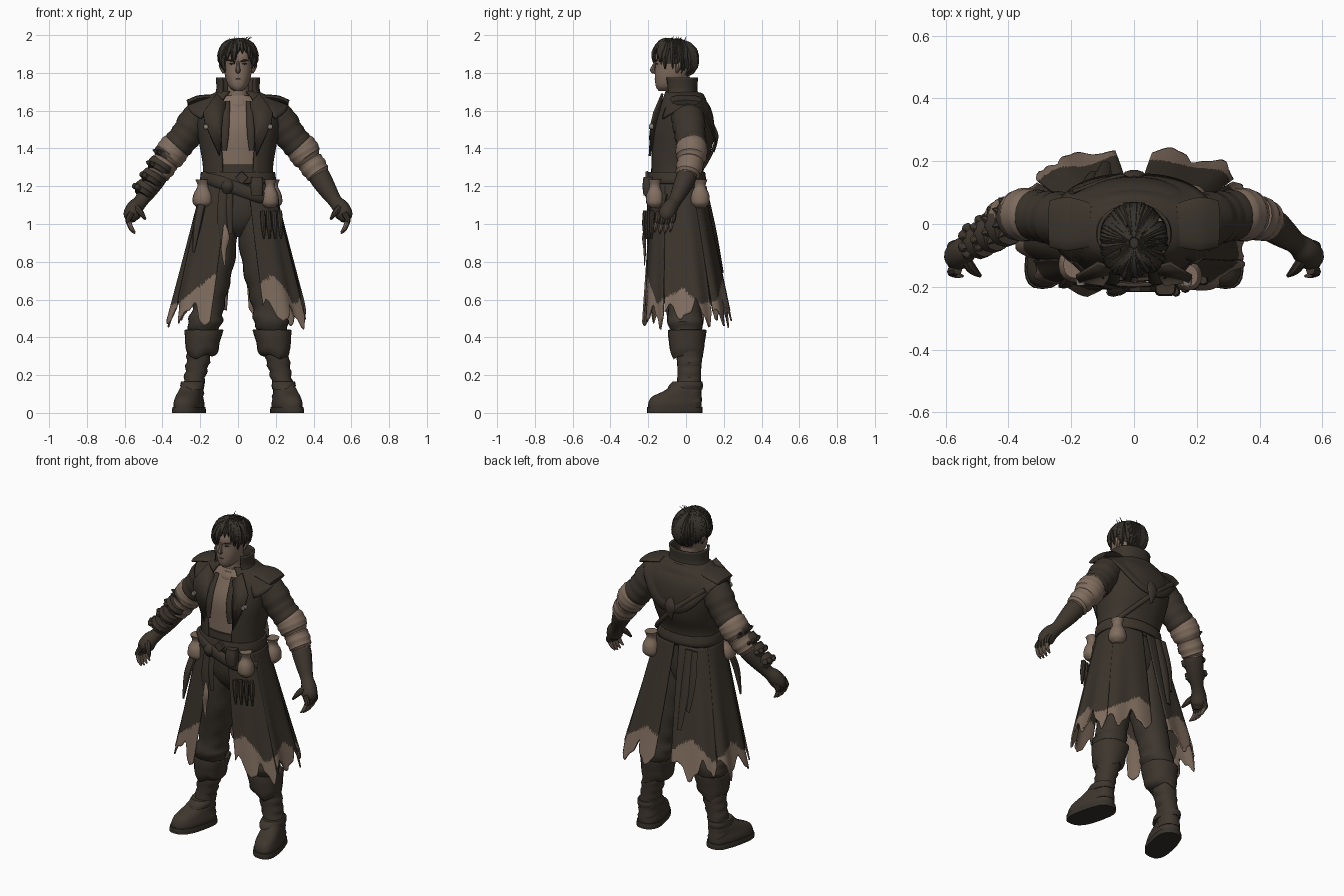
import bpy, bmesh, math, random
from mathutils import Vector
random.seed(4)
S, C, PI = math.sin, math.cos, math.pi

def material(name, *rgb):
    m = bpy.data.materials.new(name)
    m.diffuse_color = (*rgb, 1)
    return m
COAT = material("dark coat", .043, .034, .0245)
TAN = material("worn linen", .215, .152, .112)
SKIN = material("skin", .215, .15, .112)
HAIR = material("dark hair", .037, .031, .024)
LEATHER = material("leather", .048, .037, .027)
PANTS = material("trouser cloth", .046, .037, .027)
METAL = material("dull metal", .22, .20, .17)

def build(name, verts, faces, mats, thick=0, rule=None):
    me = bpy.data.meshes.new(name)
    me.from_pydata(verts, [], faces)
    bm = bmesh.new(); bm.from_mesh(me)
    bmesh.ops.remove_doubles(bm, verts=bm.verts, dist=1e-5)
    bmesh.ops.recalc_face_normals(bm, faces=bm.faces)
    bm.to_mesh(me); bm.free()
    for m in mats if isinstance(mats, list) else [mats]:
        me.materials.append(m)
    if rule:
        for p in me.polygons:
            p.material_index = rule(p.center)
    ob = bpy.data.objects.new(name, me)
    bpy.context.collection.objects.link(ob)
    if thick:
        mod = ob.modifiers.new("thickness", 'SOLIDIFY')
        mod.thickness, mod.offset = thick, 0
    return ob

def grid(name, f, nu, nv, mats, closed=False, caps=False, thick=0, rule=None):
    w = nu if closed else nu + 1
    vs = [tuple(f(i / nu, j / nv)) for j in range(nv + 1) for i in range(w)]
    fs = [(j*w + i, j*w + (i+1) % w, (j+1)*w + (i+1) % w, (j+1)*w + i)
          for j in range(nv) for i in range(nu)]
    if caps:
        fs += [tuple(range(w)), tuple(range(nv*w, nv*w + w))]
    return build(name, vs, fs, mats, thick, rule)

def sample(pts, t):
    """Smooth interpolation through tuples, t from 0 to 1."""
    n = len(pts) - 1
    i = min(int(t * n), n - 1)
    k = t * n - i
    a, b, c, d = (pts[max(0, min(n, i + o))] for o in (-1, 0, 1, 2))
    return [q + .5*k*(r - p + k*(2*p - 5*q + 4*r - s + k*(3*(q - r) + s - p)))
            for p, q, r, s in zip(a, b, c, d)]

def loft(name, rings, mats, n=28, sq=.9, a0=0, caps=True, thick=0, warp=None, rule=None, fold=0):
    """Rings are (centre x, front y, back y, z, half width); a0 opens the front."""
    def f(u, v):
        x, yf, yb, z, r = sample(rings, v)
        a = a0 + u * (2*PI - 2*a0)
        s, c = S(a), C(a)
        r += fold * S(v*38 + 2*S(a))
        p = [x + r*math.copysign(abs(s)**sq, s), (yf+yb)/2 - (yb-yf)/2*math.copysign(abs(c)**sq, c), z]
        return warp(p) if warp else p
    return grid(name, f, n, len(rings)*4, mats, a0 == 0, caps and a0 == 0, thick, rule)

def tube(name, pts, mats, n=10, flat=1, ref=(0, 1, 0), fold=0, m=4):
    """Points are (x, y, z, radius); flat squashes along ref."""
    def f(u, v):
        x, y, z, r = sample(pts, v)
        t = (Vector(sample(pts, min(1, v+.02))[:3]) - Vector(sample(pts, max(0, v-.02))[:3])).normalized()
        e = t.cross(Vector(ref)).normalized()
        g = e.cross(t)
        r = max(r, .0005) + fold * S(v*30)
        return Vector((x, y, z)) + e*r*C(2*PI*u) + g*r*flat*S(2*PI*u)
    return grid(name, f, n, len(pts)*m, mats, True, True)

def tri(x):
    return abs((x % 1)*2 - 1)

# torso: shirt under an open jacket
loft("shirt", [(0,-.17,.06,1.22,.16),(0,-.172,.1,1.36,.17),(0,-.168,.12,1.5,.19),(0,-.13,.1,1.61,.17),(0,-.10,.05,1.68,.07)], TAN)
loft("jacket", [(0,-.185,.085,1.2,.185),(0,-.188,.09,1.3,.18),(0,-.187,.13,1.4,.195),(0,-.18,.145,1.5,.213),
     (0,-.15,.13,1.6,.22),(0,-.125,.09,1.665,.165),(0,-.11,.055,1.70,.10)], COAT, n=44, a0=.42, thick=.012)
loft("waistcoat_front", [(0,-.18,.07,1.18,.17),(0,-.185,.08,1.25,.172),(0,-.183,.08,1.315,.17)], COAT)
loft("neck", [(0,-.10,.03,1.6,.06),(0,-.10,.02,1.7,.055),(0,-.11,.02,1.78,.055)], SKIN, 16)
loft("collar", [(0,-.13,.08,1.645,.155),(0,-.115,.055,1.70,.112),(0,-.125,.058,1.775,.112)], COAT, a0=.8, thick=.012)
loft("neckcloth", [(0,-.125,.03,1.60,.07),(0,-.125,.03,1.635,.075),(0,-.11,.02,1.665,.062)], TAN, 20, fold=.004)

def capelet(u, v):
    a = .75 + u*(2*PI - 1.5)
    s, c = S(a), C(a)
    drop = .2*max(0, -c)**3 + .1*max(0, c)
    return sample([(.105*s, -.02 - .08*c, 1.69), (.185*s, -.01 - .11*c, 1.664),
                   (.265*math.copysign(abs(s)**.8, s), -.005 - .162*c, 1.63 - drop)], v)
grid("shoulder_capelet", capelet, 44, 8, COAT, thick=.01)
tube("back_ornament", [(0,.148,1.52,.012),(0,.158,1.47,.035),(0,.155,1.42,.022),(0,.148,1.38,.006)], LEATHER, flat=.4)
tube("back_strap", [(-.2,.10,1.6,.014),(-.02,.155,1.45,.014),(.11,.105,1.32,.014),(.175,.04,1.25,.014)], LEATHER, 8, .5)

# head and hair
loft("head", [(0,-.145,-.06,1.705,.022),(0,-.16,-.02,1.73,.05),(0,-.165,.01,1.78,.068),(0,-.163,.03,1.84,.076),
              (0,-.16,.035,1.9,.078),(0,-.12,.0,1.955,.055)], SKIN, 28)
tube("nose", [(0,-.158,1.862,.006),(0,-.172,1.835,.009),(0,-.177,1.812,.013),(0,-.16,1.80,.006)], SKIN, 8, ref=(1, 0, 0))
tube("mouth", [(-.022,-.159,1.766,.001),(0,-.165,1.767,.003),(.022,-.159,1.766,.001)], LEATHER, 6)
for s in (1, -1):
    tube("eye", [(s*.02,-.161,1.846,.002),(s*.034,-.156,1.848,.005),(s*.048,-.15,1.846,.002)], HAIR, 6)
    tube("brow", [(s*.014,-.164,1.860,.003),(s*.034,-.16,1.866,.005),(s*.056,-.146,1.864,.002)], HAIR, 6)
    tube("ear", [(s*.076,-.045,1.865,.012),(s*.086,-.04,1.84,.016),(s*.076,-.05,1.80,.007)], SKIN, 8)

def scalp(th, phi, k=1):
    return (.093*k*S(th)*S(phi), -.06 - .113*k*S(th)*C(phi), 1.87 + .108*k*C(th))
def hairline(phi):
    k = min(1, max(0, (abs(phi) - .7)/.5))
    return 1.02 + .75*k + .75*max(0, abs(phi) - 1.7)/1.44
grid("hair_cap", lambda u, v: scalp(v*hairline(u*2*PI - PI), u*2*PI - PI), 40, 14, HAIR, closed=True)
for i in range(84):
    phi = -PI + 2*PI*(i + random.random()*.6)/84
    end = hairline(phi) + random.uniform(.0, .3) + (.5 if -1.15 < phi < -.1 else 0)
    sway = random.uniform(-.25, .25)
    tube("hair_lock", [(*scalp(.15 + (end - .15)*t, phi + sway*t, 1.01 + .05*S(t*3)), r)
         for t, r in ((0, .006), (.35, .015), (.7, .014), (1, .001))], HAIR, 6, m=2)
for i in range(10):
    x, y = random.uniform(-.05, .05), random.uniform(-.10, .0)
    tube("stray_hair", [(x, y, 1.945, .006), (x*1.1, y + .005, 1.97, .003),
         (x*1.5 + .01, y + .015, 1.983 + .012*random.random(), .001)], HAIR, 5, m=2)

# coat skirt: flared panels with ragged hems and pale lower edge
def skirt(s, d0, d1, lift):
    def f(u, v):
        a = math.radians(d0 + (3 + 2*(d0 < 20))*v + u*(d1 - d0 - (6 + 2*(d0 < 20))*v))
        hem = .45 + .12*tri(math.degrees(a)/27 + .3*s) + .03*tri(math.degrees(a)/11) + .02*s*S(a*5)
        z = 1.21 + (hem - 1.21)*v
        k = (1.21 - z)/.7
        pleat = 1 + lift + .03*k*S(a*11 + s)
        yf, yb = -.178 - .045*k, .088 + .14*k
        x = (.188 + .175*k)*pleat*abs(S(a))**.75
        y = (yf + yb)/2 - (yb - yf)/2*pleat*math.copysign(abs(C(a))**.75, C(a))
        return s*x, y, z
    def pale(c):
        front, back = max(0, -c.y - .12), max(0, c.y - .1)
        return int(c.z < .55 + .11*tri(c.x*3.3 + c.y*3) + front*.9 + back*.5)
    grid("coat_skirt_panel", f, 30, 60, [COAT, TAN], thick=.008, rule=pale)

for s in (1, -1):
    for d0, d1, lift in ((11, 68, .02), (64, 124, 0), (120, 178, .02)):
        skirt(s, d0, d1, lift)
    # lapel, scarf end and badge
    build("lapel", [(s*x, y, z) for x, y, z in ((.065,-.14,1.64),(.115,-.125,1.69),(.185,-.168,1.59),
          (.175,-.182,1.53),(.098,-.192,1.36))], [(0, 1, 2, 3, 4)], COAT, .012)
    tube("scarf_end", [(s*.055,-.125,1.65,.014),(s*.063,-.168,1.56,.018),(s*.068,-.187,1.48,.02),(s*.072,-.187,1.39,.013)], COAT, 8, .35)
    tube("badge", [(s*.17,-.172,1.515,.016),(s*.17,-.196,1.515,.013)], METAL, 10, ref=(0, 0, 1))
    # flat shoulder flap
    tube("epaulette", [(s*.14,-.005,1.672,.07),(s*.21,0,1.664,.085),(s*.268,0,1.642,.075)], COAT, 14, .2, (0, 0, 1))

    # arm: sleeve, rolled cuffs, glove, fingers
    tube("sleeve", [(s*.16,0,1.60,.075),(s*.22,.012,1.55,.088),(s*.275,.022,1.47,.082),(s*.325,.03,1.41,.08)], COAT, 20, fold=.003)
    tube("upper_cuff", [(s*.31,.03,1.435,.07),(s*.338,.03,1.40,.084),(s*.365,.028,1.355,.08),(s*.385,.025,1.33,.058)], TAN, 18, fold=.002)
    tube("lower_cuff", [(s*.365,.027,1.355,.055),(s*.388,.022,1.32,.07),(s*.422,.01,1.27,.064),(s*.44,.005,1.245,.045)], TAN, 18, fold=.003)
    tube("glove", [(s*.41,.01,1.285,.05),(s*.435,0,1.245,.057),(s*.475,-.03,1.18,.048),(s*.515,-.06,1.12,.037),
                   (s*.545,-.085,1.085,.045),(s*.562,-.105,1.045,.045),(s*.565,-.115,1.015,.022)], LEATHER, 16, .95)
    for i in range(4):
        y, e = -.065 - .027*i, .008*abs(i - 1.5)
        tube("glove_finger", [(s*.562,y,1.06,.016),(s*.580,y-.005,1.025,.016),(s*.576,y-.012,.995+e,.013)], LEATHER, 8)
        tube("fingertip", [(s*.578,y-.01,1.0+e,.012),(s*.565,y-.016,.968+e,.011),(s*.545,y-.02,.945+e,.004)], SKIN, 8)
    tube("thumb", [(s*.54,-.11,1.09,.018),(s*.515,-.145,1.06,.016),(s*.49,-.165,1.025,.006)], LEATHER, 8)

    # leg, boot and foot
    loft("trouser_leg", [(s*.085,-.15,.07,1.15,.09),(s*.09,-.15,.08,.98,.092),(s*.115,-.135,.08,.8,.096),(s*.14,-.11,.08,.66,.09),
         (s*.16,-.095,.08,.55,.083),(s*.175,-.10,.09,.48,.092),(s*.185,-.07,.08,.42,.07)], PANTS, 24, fold=.005)
    loft("boot_cuff", [(s*.2,-.065,.085,.315,.06),(s*.193,-.08,.09,.345,.08),(s*.185,-.09,.10,.40,.092),(s*.18,-.09,.105,.44,.1)], LEATHER, 20,
         caps=False, thick=.008, warp=lambda p: (p[0], p[1], p[2] - (.03*tri(p[0]*9) if p[2] < .37 else 0)))
    loft("boot_shaft", [(s*.24,-.055,.085,.06,.058),(s*.237,-.05,.08,.14,.055),(s*.222,-.045,.08,.22,.058),(s*.207,-.05,.085,.30,.064),(s*.195,-.05,.08,.4,.066)],
         LEATHER, 20, fold=.005)
    splay = lambda p: (p[0] + s*max(0, .03 - p[1])*.22, p[1], p[2])
    loft("boot_foot", [(s*.24,-.2,.08,.02,.07),(s*.24,-.2,.082,.05,.072),(s*.24,-.18,.08,.085,.064),(s*.24,-.11,.08,.12,.057),(s*.237,-.06,.075,.16,.045)],
         LEATHER, 24, .8, warp=splay)
    loft("boot_sole", [(s*.24,-.207,.088,0,.078),(s*.24,-.207,.088,.016,.078),(s*.24,-.205,.086,.032,.076)], HAIR, 24, .75, warp=splay)
    loft("boot_strap", [(s*.242,-.1,.086,.125,.06),(s*.242,-.09,.09,.145,.064),(s*.242,-.07,.086,.165,.06)], LEATHER, 20)

# spiked bracer on one forearm
for i in range(4):
    x, y, z = -.375 - .04*i, .02 - .025*i, 1.36 - .06*i
    tube("bracer_plate", [(x+.02,y,z+.03,.068-.006*i),(x,y,z,.076-.006*i),(x-.016,y-.01,z-.026,.056-.005*i)], LEATHER, 12)
    for k in range(4):
        d = Vector((-.8, (k - 1.5)*.6, .35)).normalized()
        p = Vector((x, y, z))
        tube("bracer_spike", [(*(p + d*r), w) for r, w in ((.045, .02), (.068, .014), (.088 - .006*i, .002))], LEATHER, 6, m=2, ref=(0, .2, 1))

# pelvis, belts and sash
loft("hips", [(0,-.09,.04,.93,.03),(0,-.14,.07,.99,.11),(0,-.165,.08,1.07,.16),(0,-.17,.08,1.2,.175)], PANTS)
loft("belt", [(0,-.195,.095,1.215,.19),(0,-.2,.1,1.235,.195),(0,-.195,.095,1.275,.19)], LEATHER, caps=False, thick=.012)
tube("sash", [(-.19,-.11,1.25,.03),(-.1,-.185,1.225,.035),(.03,-.2,1.175,.035),(.13,-.185,1.14,.032),(.2,-.1,1.13,.028)], COAT, 10, .5)
tube("buckle", [(.02,-.2,1.245,.035),(.02,-.215,1.245,.033)], LEATHER, 4, ref=(0, 0, 1))
tube("sash_knot", [(-.06,-.195,1.23,.02),(-.055,-.205,1.2,.035),(-.06,-.195,1.165,.02)], COAT, flat=.7)
for x, y0, y1, y2, z0, w in ((-.075,-.185,-.2,-.2,.88,.028),(-.04,-.185,-.198,-.198,.95,.02),
                             (-.09,.10,.15,.195,.74,.028),(-.13,.10,.135,.165,.85,.024)):
    tube("hanging_sash", [(x,y0,1.2,w*.8),(x-.008,y1,(1.2+z0)/2,w),(x,y2,z0,w*.5)], COAT, 8, .35)
tube("charm_string", [(-.07,-.215,1.0,.006),(-.065,-.222,.93,.02),(-.075,-.218,.86,.014),(-.07,-.22,.78,.004)], TAN, 8, .5)

# pouches, vials and knife sheath
for x, y, r in ((.17,-.165,.045),(.185,.075,.048),(-.185,-.13,.054)):
    loft("pouch", [(x,y-r*.5,y+r*.5,1.085,r*.5),(x,y-r,y+r,1.11,r),(x,y-r,y+r,1.155,r*.95),(x,y-r*.6,y+r*.6,1.2,r*.55),(x,y-r*.8,y+r*.8,1.235,r*.75)], TAN, 16)
loft("belt_case", [(.1,-.225,-.17,1.15,.03),(.1,-.23,-.17,1.2,.034),(.1,-.225,-.17,1.25,.03)], LEATHER, 16, .5)
for i in range(4):
    x, y = .13 + .03*i, -.215 + .012*i
    tube("vial", [(x,y,1.07,.013),(x+.004,y-.003,1.0,.014),(x+.008,y-.004,.92,.005)], LEATHER, 8)
tube("sheath", [(-.19,-.16,1.12,.022),(-.215,-.19,1.0,.022),(-.235,-.2,.85,.006)], LEATHER, 8, .6)

bpy.ops.object.select_all(action='SELECT')
bpy.context.view_layer.objects.active = bpy.data.objects["head"]
bpy.ops.object.shade_smooth_by_angle(angle=math.radians(40))
